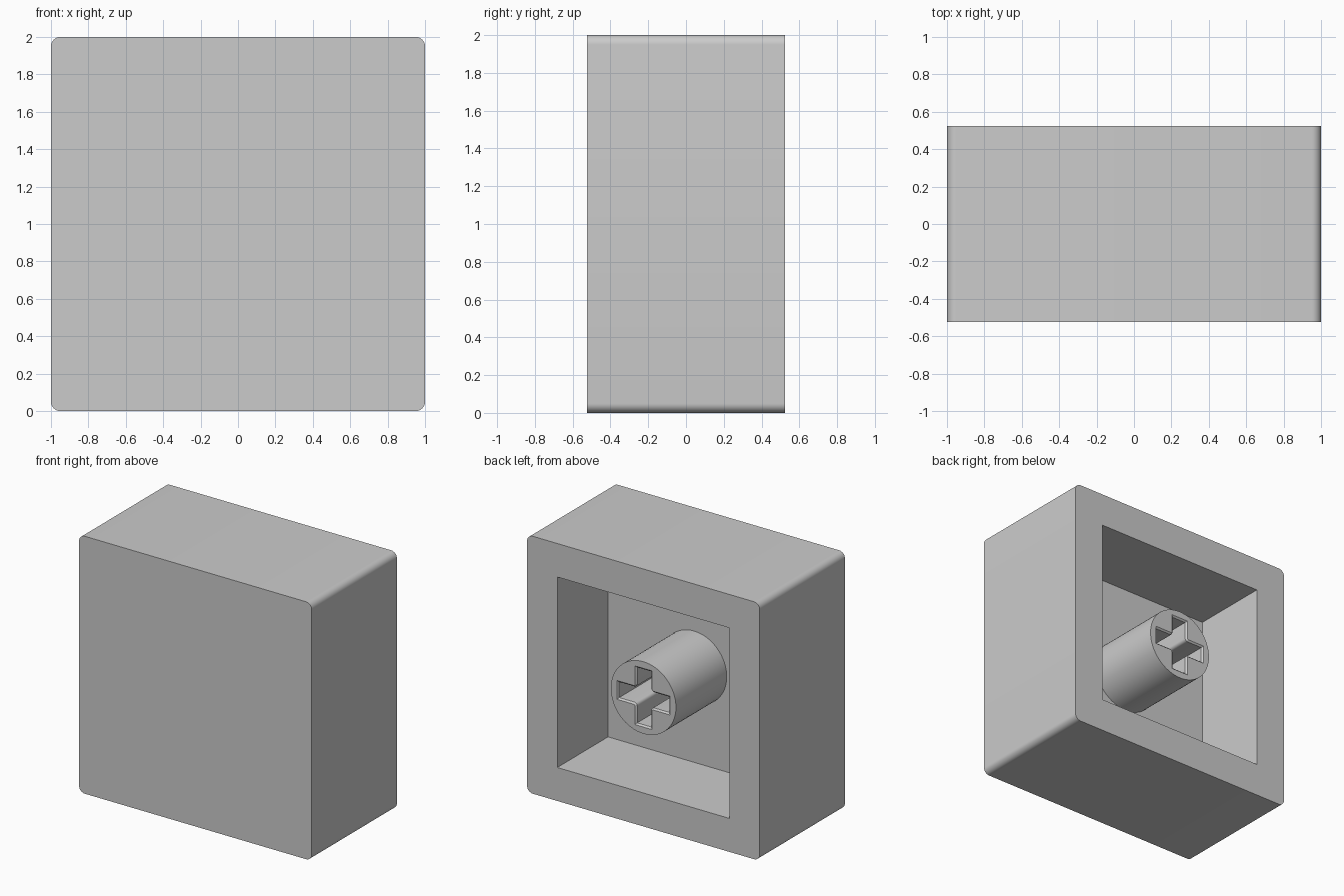
import bpy, bmesh, math

if "Cube" in bpy.data.objects:
    bpy.data.objects.remove(bpy.data.objects["Cube"])

# Main sizes
HALF = 1.0          # half width of the cap
BACK, FRONT = 0.523, -0.523
FLOOR = -0.10       # bottom of the hollow
CAVITY = 0.74       # half width of the hollow
STEM_R = 0.28


def rounded_square(h, r, n=8):
    pts = []
    for k, (sx, sy) in enumerate(((1, 1), (-1, 1), (-1, -1), (1, -1))):
        for i in range(n + 1):
            t = math.pi / 2 * (k + i / n)
            pts.append((sx * (h - r) + r * math.cos(t), sy * (h - r) + r * math.sin(t)))
    return pts


def circle(r, n=64):
    return [(r * math.cos(2 * math.pi * i / n), r * math.sin(2 * math.pi * i / n)) for i in range(n)]


def cross(a, length, r, n=4):
    # one arm plus its rounded inner corner, turned four times
    arm = [(length, -a), (length, a)]
    for i in range(n + 1):
        t = math.pi / 2 * i / n
        arm.append((a + r - r * math.sin(t), a + r - r * math.cos(t)))
    pts = []
    for _ in range(4):
        pts += arm
        arm = [(-y, x) for x, y in arm]
    return pts


bm = bmesh.new()


def loop(pts, y):
    return [bm.verts.new((x, y, z + HALF)) for x, z in pts]


def wall(a, b):
    n = len(a)
    for i in range(n):
        j = (i + 1) % n
        bm.faces.new((a[i], a[j], b[j], b[i]))


def fill(*loops):
    # flat face between closed outlines
    edges = [bm.edges.get((l[i - 1], l[i])) for l in loops for i in range(len(l))]
    bmesh.ops.triangle_fill(bm, use_beauty=True, use_dissolve=False, edges=edges, normal=(0, 1, 0))


# Outer shell
shell_front = loop(rounded_square(HALF, 0.05), FRONT)
shell_back = loop(rounded_square(HALF, 0.05), BACK)
wall(shell_front, shell_back)

# Square hollow
square = [(CAVITY, CAVITY), (-CAVITY, CAVITY), (-CAVITY, -CAVITY), (CAVITY, -CAVITY)]
hollow_rim = loop(square, BACK)
hollow_floor = loop(square, FLOOR)
wall(hollow_rim, hollow_floor)

# Round stem
stem_base = loop(circle(STEM_R), FLOOR)
stem_end = loop(circle(STEM_R), BACK)
wall(stem_base, stem_end)

# Cross socket with a small chamfer at its mouth
mouth = loop(cross(0.073, 0.228, 0.012), BACK)
throat = loop(cross(0.061, 0.216, 0.024), BACK - 0.012)
socket_floor = loop(cross(0.061, 0.216, 0.024), FLOOR)
wall(mouth, throat)
wall(throat, socket_floor)

# Flat faces
fill(shell_front)
fill(shell_back, hollow_rim)
fill(hollow_floor, stem_base)
fill(stem_end, mouth)
fill(socket_floor)
bmesh.ops.recalc_face_normals(bm, faces=bm.faces[:])

mesh = bpy.data.meshes.new("key_cap")
bm.to_mesh(mesh)
bm.free()
cap = bpy.data.objects.new("key_cap", mesh)
bpy.context.collection.objects.link(cap)

grey = bpy.data.materials.new("light grey")
grey.diffuse_color = (0.6, 0.6, 0.6, 1)
grey.use_nodes = True
grey.node_tree.nodes["Principled BSDF"].inputs["Base Color"].default_value = grey.diffuse_color
mesh.materials.append(grey)

bpy.context.view_layer.objects.active = cap
cap.select_set(True)
bpy.ops.object.shade_smooth_by_angle(angle=math.radians(30))
